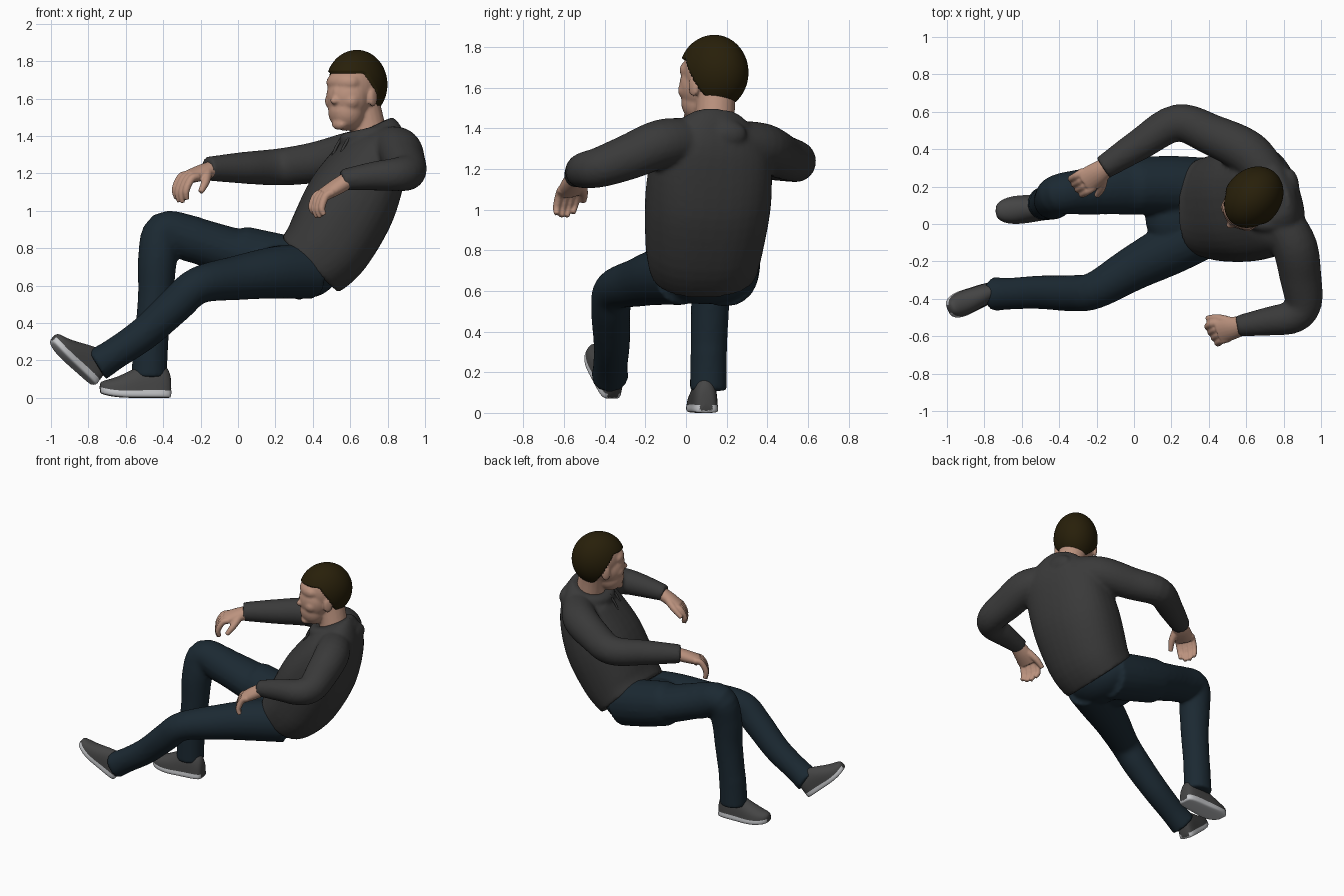
import bpy, bmesh, math
from mathutils import Vector, Matrix

if "Cube" in bpy.data.objects:
    bpy.data.objects.remove(bpy.data.objects["Cube"])


def mat(name, *rgb):
    m = bpy.data.materials.new(name)
    m.diffuse_color = (*rgb, 1)
    m.use_nodes = True
    m.node_tree.nodes["Principled BSDF"].inputs["Base Color"].default_value = m.diffuse_color
    return m


HOODIE = mat("charcoal cloth", 0.042, 0.042, 0.042)
JEANS = mat("dark denim", 0.011, 0.022, 0.032)
SKIN = mat("skin", 0.50, 0.29, 0.21)
HAIR = mat("dark brown hair", 0.021, 0.014, 0.003)
SHOE = mat("grey canvas", 0.06, 0.06, 0.06)
SOLE = mat("white rubber", 0.55, 0.56, 0.58)


def spline(pts, steps):
    """Catmull-Rom through tuples of any length."""
    out = []
    for i in range(len(pts) - 1):
        p = [pts[max(i - 1, 0)], pts[i], pts[i + 1], pts[min(i + 2, len(pts) - 1)]]
        for s in range(steps):
            t = s / steps
            out.append([0.5 * (2 * b + (c - a) * t + (2 * a - 5 * b + 4 * c - d) * t * t
                               + (3 * b - a - 3 * c + d) * t ** 3) for a, b, c, d in zip(*p)])
    return out + [list(pts[-1])]


def tube(bm, pts, ref=(0, 1, 0), ref_end=None, n=20, steps=5, power=1.0):
    """Closed loft through (x, y, z, lateral radius[, depth radius]); power < 1 squares it off."""
    rows = spline(pts, steps)
    cs = [Vector(r[:3]) for r in rows]
    r0, r1 = Vector(ref), Vector(ref_end or ref)
    sq = lambda v: math.copysign(abs(v) ** power, v)
    rings = []
    for i, r in enumerate(rows):
        t = (cs[min(i + 1, len(cs) - 1)] - cs[max(i - 1, 0)]).normalized()
        lat = r0.lerp(r1, i / (len(rows) - 1))
        lat = (lat - t * lat.dot(t)).normalized()
        dep = t.cross(lat)
        rings.append([bm.verts.new(cs[i] + lat * r[3] * sq(math.cos(a)) + dep * r[-1] * sq(math.sin(a)))
                      for a in (2 * math.pi * k / n for k in range(n))])
    for a, b in zip(rings, rings[1:]):
        for k in range(n):
            bm.faces.new((a[k], a[(k + 1) % n], b[(k + 1) % n], b[k]))
    bm.faces.new(rings[0])
    bm.faces.new(rings[-1])


def blob(bm, c, r, frame=Matrix()):
    m = frame @ Matrix.Translation(c) @ Matrix.Diagonal((*r, 1))
    return bmesh.ops.create_uvsphere(bm, u_segments=32, v_segments=20, radius=1, matrix=m)["verts"]


def finish(name, bm, mats, voxel=0, smooth=3):
    bmesh.ops.recalc_face_normals(bm, faces=bm.faces)
    for f in bm.faces:
        f.smooth = True
    me = bpy.data.meshes.new(name)
    bm.to_mesh(me)
    bm.free()
    for m in mats:
        me.materials.append(m)
    ob = bpy.data.objects.new(name, me)
    bpy.context.collection.objects.link(ob)
    if voxel:
        md = ob.modifiers.new("fuse", "REMESH")
        md.mode, md.voxel_size, md.use_smooth_shade = "VOXEL", voxel, True
        sm = ob.modifiers.new("soften", "SMOOTH")
        sm.factor, sm.iterations = 0.5, smooth
    return ob


# Hoodie: leaning torso, both sleeves, rolled hood
bm = bmesh.new()
tube(bm, [(.385, .09, .71, .265, .21), (.485, .09, .825, .29, .235), (.61, .11, 1.06, .31, .24),
          (.715, .125, 1.28, .29, .185), (.73, .135, 1.39, .22, .145), (.71, .135, 1.45, .12, .12)],
     (0, 1, 0), (-.42, .9, 0), n=36, power=.85)
tube(bm, [(.72, .25, 1.33, .11), (.61, .38, 1.305, .12), (.42, .475, 1.26, .11), (.23, .54, 1.235, .10),
          (.03, .425, 1.23, .085), (-.165, .30, 1.225, .064)], (0, 0, 1))
tube(bm, [(.79, .02, 1.34, .11), (.86, -.12, 1.325, .12), (.89, -.28, 1.26, .112), (.905, -.42, 1.21, .10),
          (.85, -.495, 1.195, .09), (.72, -.52, 1.185, .077), (.555, -.545, 1.165, .056)], (0, 0, 1))
circle = [2 * math.pi * i / 12 for i in range(13)]
tube(bm, [(.705 + .12 * math.cos(a), .13 + .13 * math.sin(a), 1.40 + .027 * math.cos(a), .046)
          for a in circle], (0, 0, 1))
blob(bm, (.825, .18, 1.37), (.06, .12, .075))
finish("hoodie", bm, [HOODIE], .013, 4)

# Drawstrings
bm = bmesh.new()
for dx, dy in ((-.02, .045), (.02, -.045)):
    tube(bm, [(.58 + dx, .06 + dy, 1.40, .008), (.54 + dx, .045 + dy, 1.33, .008),
              (.515 + dx, .035 + dy, 1.25, .008)], n=8)
finish("drawstrings", bm, [HOODIE])

# Jeans: one leg bent upright, the other stretched out
bm = bmesh.new()
blob(bm, (.37, .09, .69), (.17, .25, .155))
blob(bm, (.23, .03, .70), (.17, .17, .115))
tube(bm, [(.40, -.02, .68, .15), (.20, -.13, .67, .14), (0, -.235, .642, .12), (-.21, -.355, .602, .10),
          (-.335, -.37, .495, .097), (-.50, -.365, .345, .09), (-.66, -.372, .235, .085),
          (-.755, -.375, .175, .092)])
tube(bm, [(.38, .19, .68, .165), (.18, .205, .725, .16, .145), (-.03, .20, .78, .15, .13),
          (-.25, .175, .85, .125, .12), (-.395, .16, .885, .11, .112), (-.43, .13, .74, .105),
          (-.44, .12, .55, .095, .105), (-.465, .112, .30, .09, .094), (-.475, .11, .11, .092, .097)])
finish("jeans", bm, [JEANS], .013, 6)


# Shoes: flat-bottomed lofts along the foot
def shoe(name, heel, toe_dir, scale):
    x = Vector(toe_dir).normalized()
    y = Vector((0, 0, 1)).cross(x).normalized()
    frame = Matrix((x, y, x.cross(y))).transposed().to_4x4()
    frame = Matrix.Translation(heel) @ frame @ Matrix.Scale(scale, 4)
    bm = bmesh.new()
    rings = []
    for px, w, h in ((0, .035, .10), (.012, .055, .16), (.06, .066, .19), (.12, .068, .19), (.18, .072, .168),
                     (.25, .078, .13), (.32, .072, .095), (.365, .052, .075), (.385, .025, .055)):
        lift = .025 * max(0, (px - .25) / .135) ** 2
        prof = [(-.9 * w, 0), (0, 0), (.9 * w, 0), (w, .01), (w, .028)]
        prof += [(w * .96 * math.cos(a), .032 + (h - .032) * math.sin(a) ** .8)
                 for a in (math.pi * k / 10 for k in range(11))]
        prof += [(-w, .028), (-w, .01)]
        rings.append([bm.verts.new((px, u, v + lift)) for u, v in prof])
    n = len(rings[0])
    for a, b in zip(rings, rings[1:]):
        for k in range(n):
            f = bm.faces.new((a[k], a[(k + 1) % n], b[(k + 1) % n], b[k]))
            f.material_index = int(k < 5 or k >= n - 3)
    for r in (rings[0], rings[-1]):
        bm.faces.new(r)
    bm.transform(frame)
    ob = finish(name, bm, [SHOE, SOLE])
    ob.modifiers.new("round", "SUBSURF").levels = 1


shoe("planted_shoe", (-.357, .10, 0), (-.385, -.035, 0), 1.0)
shoe("raised_shoe", (-.77, -.365, .065), (-.22, -.09, .20), .9)

# Head: skull, face, nose, ears and neck fused together
FRAME = Matrix.Translation((.628, .13, 1.657)) @ Matrix.Rotation(math.radians(-40), 4, "Z")
bm = bmesh.new()
parts = [((0, .01, .02), (.135, .165, .165)), ((0, -.06, -.05), (.12, .115, .13)),
         ((0, -.075, -.125), (.10, .095, .105)), ((0, -.172, -.068), (.022, .026, .02)),
         ((0, -.16, -.035), (.014, .018, .045)), ((0, -.156, -.128), (.04, .015, .016)),
         ((0, -.135, -.195), (.045, .03, .03)), ((0, -.10, .03), (.105, .068, .06))]
for s in (-1, 1):
    parts += [((s * .132, -.01, -.05), (.014, .032, .052)), ((s * .06, -.105, -.07), (.05, .05, .05))]
for c, r in parts:
    blob(bm, c, r, FRAME)
tube(bm, [(.655, .15, 1.60, .098), (.68, .145, 1.50, .096), (.705, .14, 1.38, .10)])
finish("head", bm, [SKIN], .009, 3)

# Hair: a cap whose lower part tucks into the skull along the hairline
bm = bmesh.new()
bmesh.ops.create_uvsphere(bm, u_segments=96, v_segments=72, radius=1)
for v in bm.verts:
    front = 1.04 if v.co.y < 0 else 1
    p = Vector((v.co.x * .15, v.co.y * .18 * front + .012, v.co.z * .185 + .018))
    if p.y < -.07:
        line = .085
    elif p.y < .0:
        line = .085 - (p.y + .07) / .07 * .11
    else:
        line = -.025 - min(1, p.y / .07) * .115
    v.co = p if p.z > line else p * .8
bm.transform(FRAME)
finish("hair", bm, [HAIR])


# Hands: palm, four curled fingers and a thumb
def hand(name, wrist, knuckle, tip, side, thumb):
    w, k, t = Vector(wrist), Vector(knuckle), Vector(tip)
    s = Vector(side).normalized()
    bm = bmesh.new()
    tube(bm, [(*w, .05, .045), (*w.lerp(k, .5), .062, .042), (*k, .068, .032)], s)
    out = (k - w).normalized() * .03
    for i, length in enumerate((.85, 1, 1, .9)):
        o = s * (.051 - .034 * i)
        end = k + (t - k) * length
        mid = k.lerp(end, .5) + out
        tube(bm, [(*(k - out + o), .021), (*(k + out * .5 + o), .021), (*(mid + o), .019),
                  (*(end + o * .9), .014)], s, n=12)
    th, base = Vector(thumb), w.lerp(k, .4) + s * .035
    tube(bm, [(*base, .028), (*(base.lerp(th, .5) + s * .012), .023), (*th, .015)], (0, .3, 1), n=12)
    finish(name, bm, [SKIN], .006, 3)


hand("right_hand", (-.13, .315, 1.225), (-.265, .225, 1.18), (-.305, .205, 1.045), (.55, -.8, -.1),
     (-.20, .15, 1.10))
hand("left_hand", (.59, -.54, 1.165), (.455, -.575, 1.085), (.435, -.60, .965), (-.5, .8, 0),
     (.39, -.505, 1.04))
